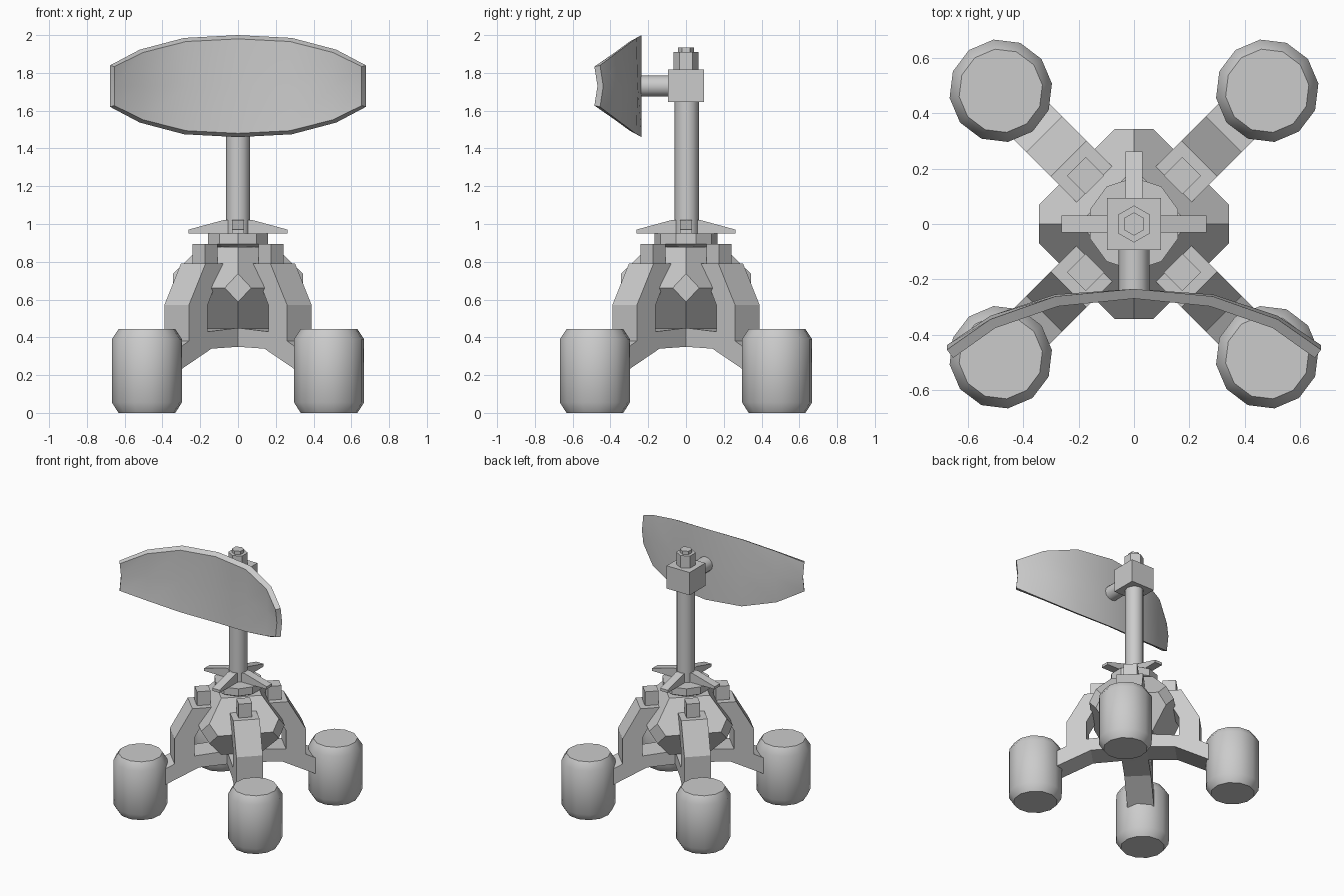
import bpy, bmesh, math
from mathutils import Matrix, Vector

if "Cube" in bpy.data.objects:
    bpy.data.objects.remove(bpy.data.objects["Cube"])


def finish(name, bm, smooth=None, matrix=None):
    if matrix:
        bmesh.ops.transform(bm, matrix=matrix, verts=bm.verts)
    bmesh.ops.recalc_face_normals(bm, faces=bm.faces)
    me = bpy.data.meshes.new(name)
    bm.to_mesh(me)
    bm.free()
    if smooth:
        me.shade_smooth()
        me.set_sharp_from_angle(angle=math.radians(smooth))
    ob = bpy.data.objects.new(name, me)
    bpy.context.collection.objects.link(ob)
    return ob


def turn(deg, axis='Z'):
    return Matrix.Rotation(math.radians(deg), 4, axis)


def lathe(name, profile, sides, matrix=None, smooth=None):
    """Capped solid of revolution from (radius, z) points."""
    bm = bmesh.new()
    rings = [[bm.verts.new((r * math.cos(2 * math.pi * i / sides),
                            r * math.sin(2 * math.pi * i / sides), z))
              for i in range(sides)] for r, z in profile]
    for a, b in zip(rings, rings[1:]):
        for i in range(sides):
            j = (i + 1) % sides
            bm.faces.new((a[i], a[j], b[j], b[i]))
    bm.faces.new(rings[0])
    bm.faces.new(rings[-1])
    return finish(name, bm, smooth, matrix)


def slab(name, profile, width, matrix=None):
    """Profile in the x-z plane, extruded to a width along y."""
    bm = bmesh.new()
    face = bm.faces.new([bm.verts.new((x, -width / 2, z)) for x, z in profile])
    new = bmesh.ops.extrude_face_region(bm, geom=[face])['geom']
    bmesh.ops.translate(bm, vec=(0, width, 0),
                        verts=[v for v in new if isinstance(v, bmesh.types.BMVert)])
    return finish(name, bm, None, matrix)


def box(name, x0, x1, width, z0, z1, matrix=None):
    return slab(name, [(x0, z0), (x1, z0), (x1, z1), (x0, z1)], width, matrix)


# Four floats, bracket legs and clamp blocks on the diagonals
leg_profile = [(0.09, 0.35), (0.29, 0.34), (0.55, 0.215), (0.55, 0.335), (0.46, 0.38),
               (0.46, 0.57), (0.335, 0.79), (0.2, 0.79), (0.32, 0.57), (0.32, 0.43),
               (0.09, 0.45)]
for k in range(4):
    rot = turn(45 + 90 * k)
    pos = rot @ Vector((0.682, 0, 0))
    lathe("float", [(0.152, 0), (0.187, 0.055), (0.187, 0.39), (0.152, 0.443)], 12,
          Matrix.Translation(pos) @ turn(8), 33)
    slab("bracket_leg", leg_profile, 0.184, rot)
    box("clamp_block", 0.2, 0.295, 0.095, 0.77, 0.895, rot)
box("leg_hub", -0.092, 0.092, 0.184, 0.35, 0.45, turn(45))

# Faceted body: octahedron with its corners cut off
bm = bmesh.new()
for s in (-1, 1):
    for t in (-1, 1):
        for p in [(.343 * s, .07 * t, 0), (.343 * s, 0, .075 * t),
                  (.07 * t, .343 * s, 0), (0, .343 * s, .075 * t),
                  (.2 * s, 0, .215 * t), (0, .2 * s, .215 * t)]:
            bm.verts.new(p)
bmesh.ops.convex_hull(bm, input=bm.verts)
bmesh.ops.dissolve_limit(bm, angle_limit=math.radians(4), verts=bm.verts, edges=bm.edges)
finish("body", bm, None, Matrix.Translation((0, 0, 0.662)))

# Collar and its four tapered fins
lathe("collar", [(0.1, 0.86), (0.168, 0.895), (0.168, 0.95)], 10, turn(18))
for k in range(4):
    slab("collar_fin", [(0, 0.95), (0.263, 0.95), (0.263, 0.97), (0.08, 1.02), (0, 1.02)],
         0.062, turn(90 * k))

# Mast, head block and nut
lathe("mast", [(0.064, 0.94), (0.064, 1.66)], 12, Matrix.Translation((0, 0.004, 0)), 33)
box("head_block", -0.097, 0.097, 0.19, 1.645, 1.818)
lathe("nut", [(0.067, 1.81), (0.067, 1.91)], 6, turn(30))
lathe("nut_stud", [(0.042, 1.9), (0.042, 1.935)], 6, turn(30))
lathe("dish_arm", [(0.056, 0.08), (0.056, 0.25)], 12,
      Matrix.Translation((0, 0, 1.73)) @ turn(90, 'X'), 33)

# Curved dish panel: columns of (x, y, half height) for the back and front skins
back = [(0, -0.235, 0.27), (0.285, -0.262, 0.255), (0.52, -0.345, 0.193), (0.677, -0.455, 0.11)]
front = [(0, -0.27, 0.25), (0.275, -0.298, 0.236), (0.503, -0.377, 0.178), (0.655, -0.485, 0.103)]
bm = bmesh.new()
skins = []
for cols in (back, front):
    full = [(-x, y, h) for x, y, h in cols[:0:-1]] + cols
    skins.append([[bm.verts.new((x, y + (0.025 * abs(x) if r == 0 else 0), 1.73 + h * r))
                   for r in (-1, 0, 1)] for x, y, h in full])
for s in skins:
    for a, b in zip(s, s[1:]):
        for r in range(2):
            bm.faces.new((a[r], b[r], b[r + 1], a[r + 1]))
B, F = skins
for i in range(len(B) - 1):
    for r in (0, 2):
        bm.faces.new((B[i][r], B[i + 1][r], F[i + 1][r], F[i][r]))
for c in (0, -1):
    for r in range(2):
        bm.faces.new((B[c][r], B[c][r + 1], F[c][r + 1], F[c][r]))
finish("dish", bm, 35)
